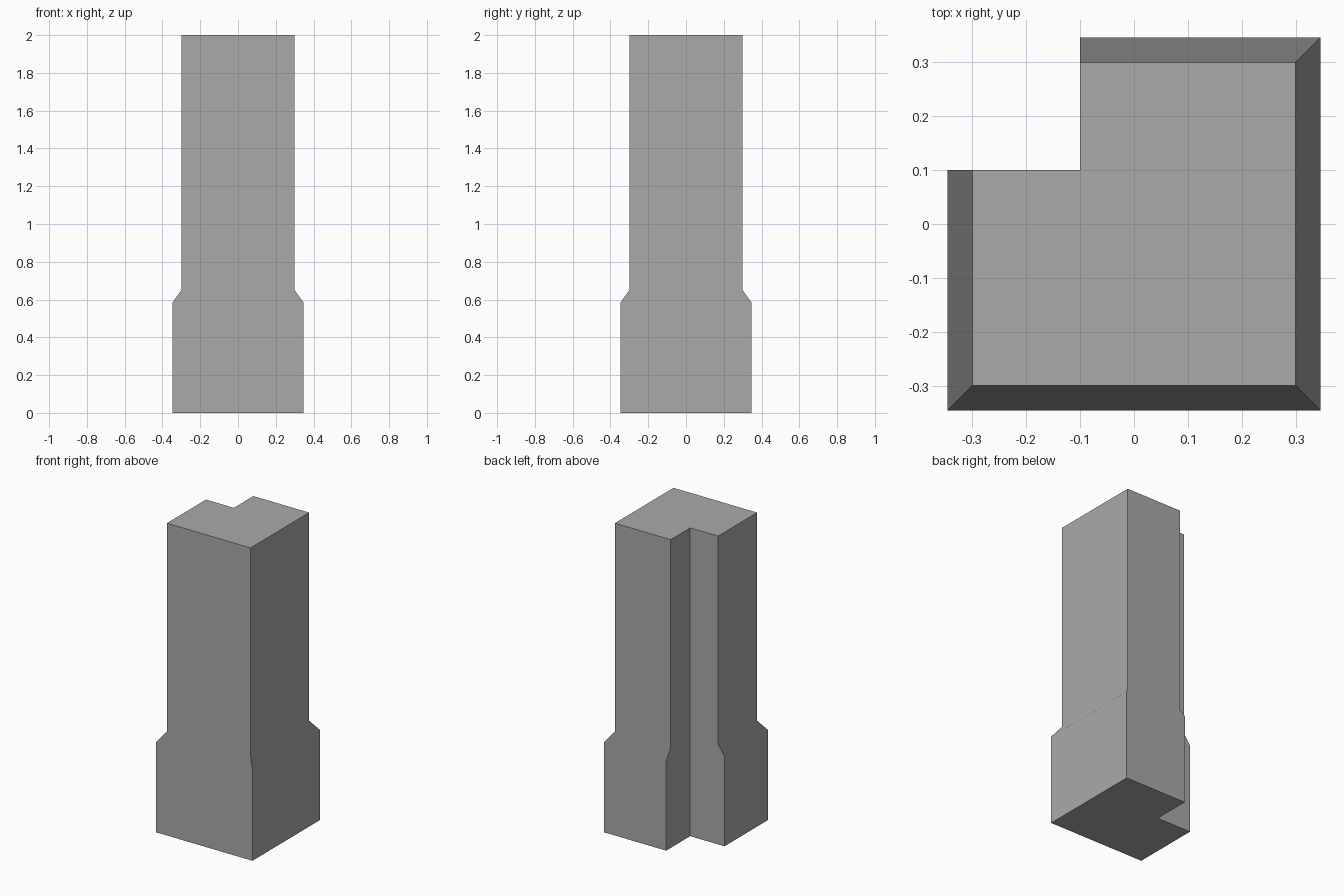
import bpy
import bmesh
from math import radians

cube = bpy.data.objects.get("Cube")
if cube:
    bpy.data.objects.remove(cube, do_unlink=True)

# Plain grey stone
grey = bpy.data.materials.new("grey_stone")
grey.use_nodes = True
colour = (0.4, 0.4, 0.4, 1)
grey.diffuse_color = colour
grey.node_tree.nodes["Principled BSDF"].inputs["Base Color"].default_value = colour

NOTCH = 0.1


def notched_square(r):
    """Square of half width r with its back corner cut away."""
    return [(-r, -r), (r, -r), (r, r), (-NOTCH, r), (-NOTCH, NOTCH), (-r, NOTCH)]


# Corner pillar: wide base, sloped shoulder, straight shaft
levels = [(0, 0.346), (0.585, 0.346), (0.65, 0.3), (2, 0.3)]
bm = bmesh.new()
rings = [[bm.verts.new((x, y, z)) for x, y in notched_square(r)] for z, r in levels]
for low, high in zip(rings, rings[1:]):
    for i in range(len(low)):
        j = (i + 1) % len(low)
        bm.faces.new((low[i], low[j], high[j], high[i]))
bm.faces.new(rings[0][::-1])
bm.faces.new(rings[-1])
bmesh.ops.recalc_face_normals(bm, faces=bm.faces)
mesh = bpy.data.meshes.new("corner_pillar")
bm.to_mesh(mesh)
bm.free()
mesh.materials.append(grey)
pillar = bpy.data.objects.new("corner_pillar", mesh)
bpy.context.collection.objects.link(pillar)

# Soft shoulder shading, sharp corners
bpy.context.view_layer.objects.active = pillar
pillar.select_set(True)
bpy.ops.object.shade_smooth_by_angle(angle=radians(40))
weighted = pillar.modifiers.new("flat_walls", "WEIGHTED_NORMAL")
weighted.weight = 100
weighted.keep_sharp = True
